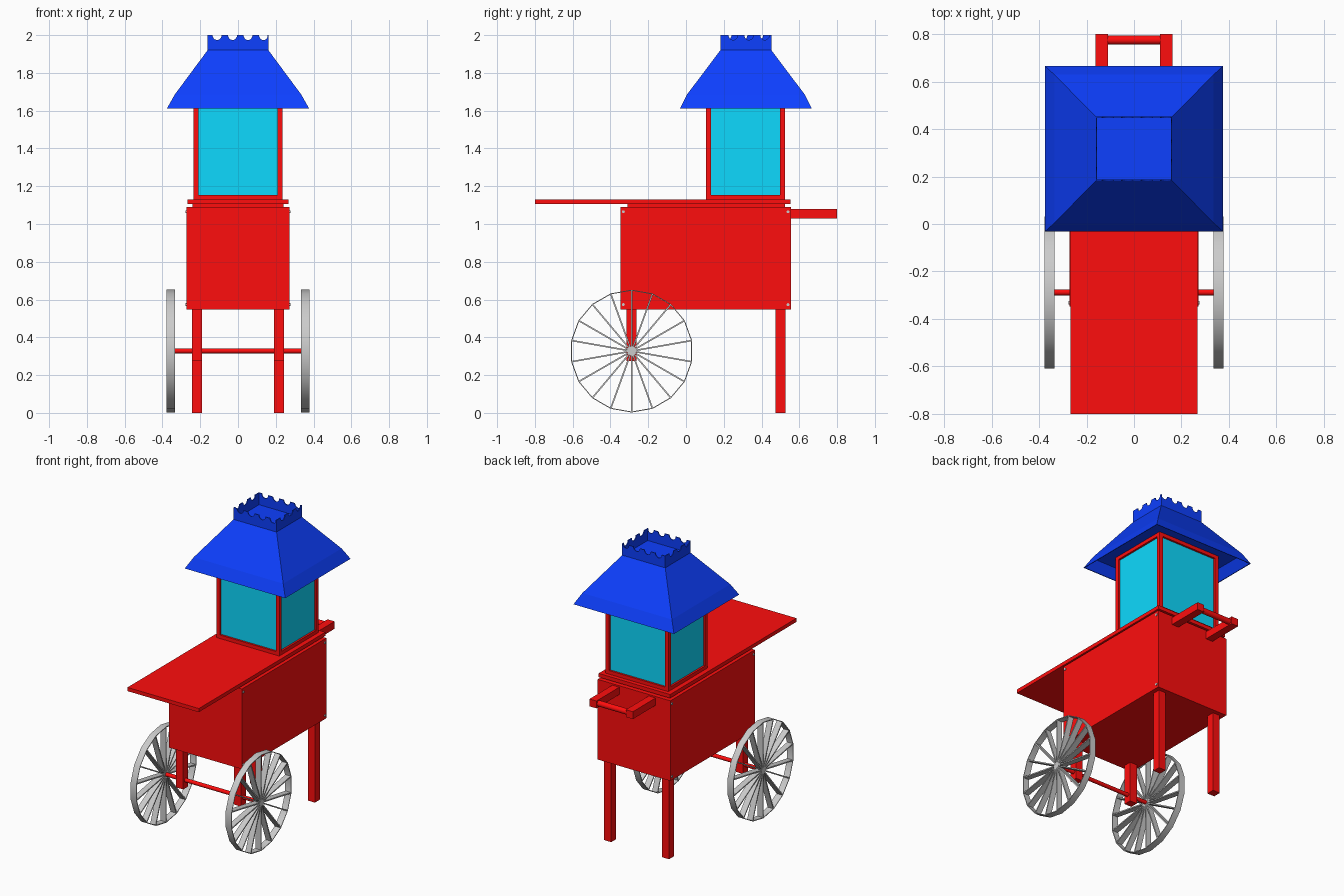
import bpy, bmesh
from math import sin, cos, pi, radians
from mathutils import Matrix, Vector

if "Cube" in bpy.data.objects:
    bpy.data.objects.remove(bpy.data.objects["Cube"])


def material(name, rgb):
    m = bpy.data.materials.new(name)
    m.diffuse_color = (*rgb, 1)
    m.use_nodes = True
    m.node_tree.nodes["Principled BSDF"].inputs["Base Color"].default_value = m.diffuse_color
    return m


RED = material("red_paint", (1.0, 0.004, 0.004))
BLUE = material("blue_paint", (0.004, 0.05, 1.0))
CYAN = material("cyan_glass", (0.004, 0.7, 1.0))


def finish(name, bm, mat=None):
    bmesh.ops.recalc_face_normals(bm, faces=bm.faces[:])
    me = bpy.data.meshes.new(name)
    bm.to_mesh(me)
    bm.free()
    ob = bpy.data.objects.new(name, me)
    bpy.context.collection.objects.link(ob)
    if mat:
        me.materials.append(mat)
    return ob


def smooth(ob):
    bpy.ops.object.select_all(action='DESELECT')
    ob.select_set(True)
    bpy.context.view_layer.objects.active = ob
    bpy.ops.object.shade_smooth_by_angle(angle=radians(40))


def add_box(bm, x, y, z, rot=Matrix()):
    size = Matrix.Diagonal((x[1] - x[0], y[1] - y[0], z[1] - z[0], 1))
    mid = Matrix.Translation((sum(x) / 2, sum(y) / 2, sum(z) / 2))
    bmesh.ops.create_cube(bm, size=1, matrix=rot @ mid @ size)


def box(name, x, y, z, mat):
    bm = bmesh.new()
    add_box(bm, x, y, z)
    return finish(name, bm, mat)


def add_rod(bm, x0, x1, y, z, r, n=16):
    m = Matrix.Translation(((x0 + x1) / 2, y, z)) @ Matrix.Rotation(pi / 2, 4, 'Y')
    bmesh.ops.create_cone(bm, cap_ends=True, segments=n, radius1=r, radius2=r,
                          depth=abs(x1 - x0), matrix=m)


def rod(name, x0, x1, y, z, r, mat=None, n=16):
    bm = bmesh.new()
    add_rod(bm, x0, x1, y, z, r, n)
    smooth(finish(name, bm, mat))


def mirrored(x0, x1, s):
    return tuple(sorted((x0 * s, x1 * s)))


# Body, spacer and serving table
box("body", (-.272, .272), (-.347, .556), (.548, 1.09), RED)
box("table_spacer", (-.24, .24), (-.31, .525), (1.09, 1.105), RED)
box("table_top", (-.267, .267), (-.8, .552), (1.105, 1.13), RED)

# Legs, handle arms and corner bolts on both sides
for s, side in ((-1, "left"), (1, "right")):
    lx = mirrored(.19, .243, s)
    box(f"front_leg_{side}", lx, (-.315, -.263), (.275, .55), RED)
    box(f"back_leg_{side}", lx, (.475, .528), (0, .55), RED)
    box(f"handle_arm_{side}", mirrored(.11, .162, s), (.555, .8), (1.03, 1.08), RED)
    for y in (-.332, .54):
        for z in (.573, 1.065):
            rod(f"bolt_{side}", .268 * s, .277 * s, y, z, .008, None, 10)
rod("handle_bar", -.112, .112, .775, 1.055, .019, RED)
rod("axle", -.34, .34, -.288, .328, .013, RED)

# Spoked wheels
N, WY, WZ, R = 18, -.288, .327, .325
for s, side in ((-1, "left"), (1, "right")):
    bm = bmesh.new()
    x0, x1 = mirrored(.334, .378, s)
    loops = []
    for x, r in ((x0, R), (x1, R), (x1, R - .005), (x0, R - .005)):
        loops.append([bm.verts.new((x, WY + r * sin(2 * pi * i / N), WZ + r * cos(2 * pi * i / N)))
                      for i in range(N)])
    for k in range(4):
        a, b = loops[k], loops[(k + 1) % 4]
        for i in range(N):
            j = (i + 1) % N
            bm.faces.new((a[i], a[j], b[j], b[i]))
    for i in range(N):
        rot = Matrix.Translation((0, WY, WZ)) @ Matrix.Rotation(2 * pi * i / N, 4, 'X')
        add_box(bm, (x0 + .002, x1 - .002), (-.004, .004), (.01, R - .004), rot)
    add_rod(bm, x0, x1, WY, WZ, .022, N)
    smooth(finish(f"wheel_{side}", bm))

# Glass cabin: posts, rails and panes
CX, CY0, CY1, T, TOP = .235, .106, .524, .026, 1.675
bm = bmesh.new()
for x in ((-CX, -CX + T), (CX - T, CX)):
    for y in ((CY0, CY0 + T), (CY1 - T, CY1)):
        add_box(bm, x, y, (1.13, TOP))
for z in ((1.13, 1.154), (TOP - .024, TOP)):
    for y in ((CY0, CY0 + T), (CY1 - T, CY1)):
        add_box(bm, (-CX + T, CX - T), y, z)
    for x in ((-CX, -CX + T), (CX - T, CX)):
        add_box(bm, x, (CY0 + T, CY1 - T), z)
finish("cabin_frame", bm, RED)
d, gz = .013, (1.14, TOP - .01)
for s, side in ((-1, "left"), (1, "right")):
    box(f"glass_{side}", mirrored(CX - d - .006, CX - d, s), (CY0 + d, CY1 - d), gz, CYAN)
box("glass_front", (-CX + d, CX - d), (CY0 + d, CY0 + d + .006), gz, CYAN)
box("glass_back", (-CX + d, CX - d), (CY1 - d - .006, CY1 - d), gz, CYAN)

# Flared roof with a thin lip and recessed underside
RY = .317
bm = bmesh.new()
rings = []
for hx, hy, z in ((.334, .309, 1.675), (.371, .344, 1.612), (.376, .349, 1.612),
                  (.335, .312, 1.685), (.161, .135, 1.92)):
    rings.append([bm.verts.new((a * hx, RY + b * hy, z))
                  for a, b in ((-1, -1), (1, -1), (1, 1), (-1, 1))])
for a, b in zip(rings, rings[1:]):
    for i in range(4):
        j = (i + 1) % 4
        bm.faces.new((a[i], a[j], b[j], b[i]))
bm.faces.new(rings[0])
bm.faces.new(rings[-1])
finish("roof", bm, BLUE)


# Scalloped crown walls: a notched profile given thickness
def crown(name, u0, u1, notches, place, push):
    pts = [(u0, 1.915), (u0, 2.0)]
    for c in notches:
        pts += [(c - .024 * cos(pi * k / 8), 2.0 - .026 * sin(pi * k / 8)) for k in range(9)]
    pts += [(u1, 2.0), (u1, 1.915)]
    bm = bmesh.new()
    f = bm.faces.new([bm.verts.new(place(u, z)) for u, z in pts])
    ext = bmesh.ops.extrude_face_region(bm, geom=[f])
    bmesh.ops.translate(bm, vec=Vector(push),
                        verts=[v for v in ext["geom"] if isinstance(v, bmesh.types.BMVert)])
    finish(name, bm, BLUE)


xs = [-.111 + .082 * k for k in range(4)]
for s, side in ((-1, "front"), (1, "back")):
    crown(f"crown_{side}", -.161, .161, xs, lambda u, z: (u, RY + s * .135, z), (0, -s * .006, 0))
for s, side, start in ((-1, "left", -.1), (1, "right", -.068)):
    ys = [RY + start + .084 * k for k in range(3)]
    crown(f"crown_{side}", RY - .135, RY + .135, ys, lambda u, z: (s * .161, u, z), (-s * .006, 0, 0))
